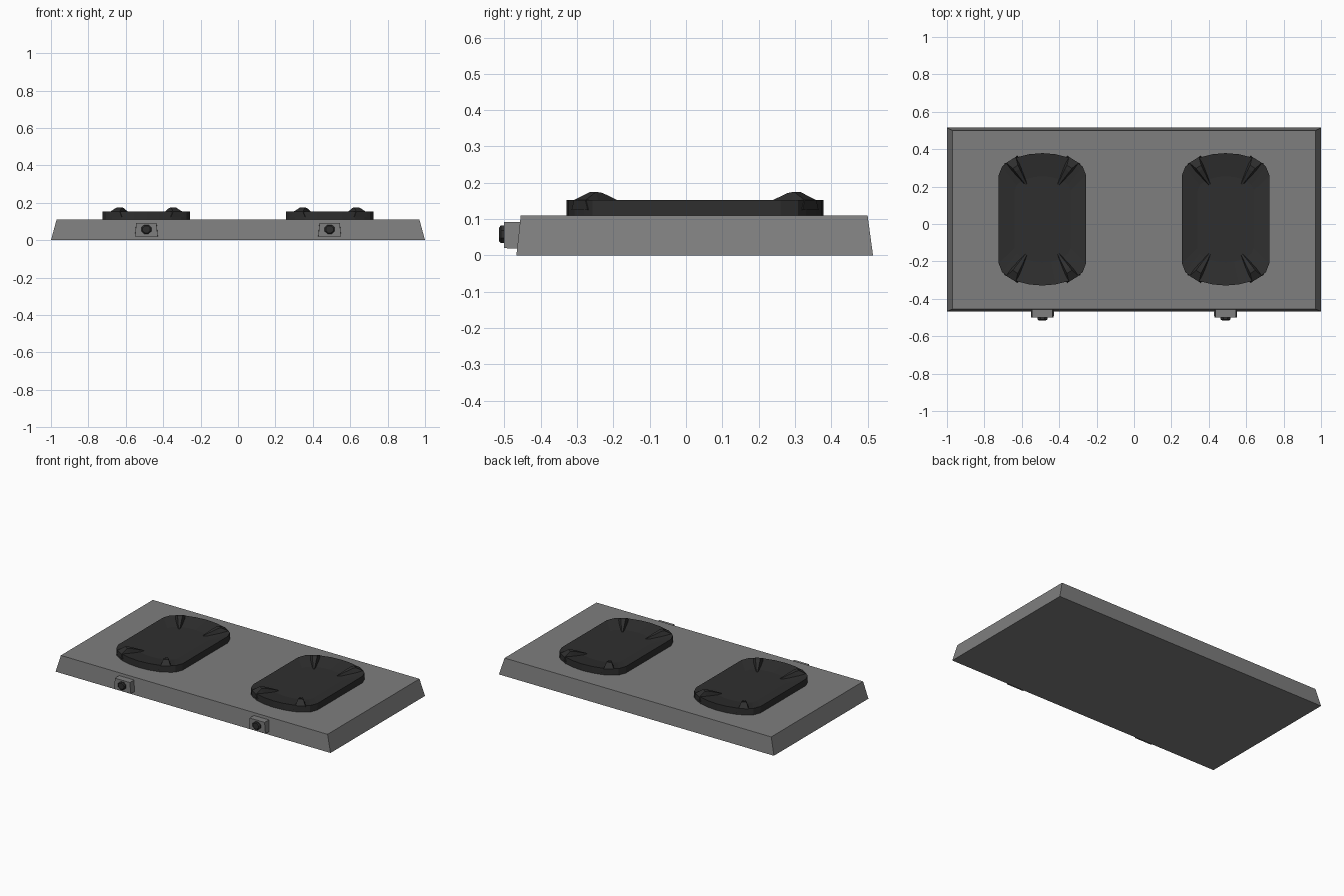
import bpy, bmesh, math
from mathutils import Vector

if "Cube" in bpy.data.objects:
    bpy.data.objects.remove(bpy.data.objects["Cube"])


def material(name, c):
    m = bpy.data.materials.new(name)
    m.diffuse_color = (*c, 1)
    m.use_nodes = True
    m.node_tree.nodes["Principled BSDF"].inputs["Base Color"].default_value = m.diffuse_color
    return m


GREY = material("grey enamel", (0.21, 0.21, 0.21))
BLACK = material("black iron", (0.028, 0.028, 0.028))


def loft(name, rings, mat):
    """Closed solid through a list of equally long point rings."""
    bm = bmesh.new()
    rows = [[bm.verts.new(p) for p in r] for r in rings]
    n = len(rows[0])
    for a, b in zip(rows, rows[1:]):
        for i in range(n):
            j = (i + 1) % n
            bm.faces.new((a[i], a[j], b[j], b[i]))
    bm.faces.new(rows[0][::-1])
    bm.faces.new(rows[-1])
    bmesh.ops.recalc_face_normals(bm, faces=bm.faces)
    me = bpy.data.meshes.new(name)
    bm.to_mesh(me)
    bm.free()
    me.materials.append(mat)
    ob = bpy.data.objects.new(name, me)
    bpy.context.collection.objects.link(ob)
    return ob


def rect(x, y0, y1, z):
    return [(-x, y0, z), (x, y0, z), (x, y1, z), (-x, y1, z)]


# Tapered body
loft("stove_body", [rect(1.0, -0.467, 0.515, 0), rect(0.97, -0.455, 0.5, 0.11)], GREY)

# Quarter outline of a burner pan, mirrored into a full loop
quarter = [(0.234, 0.235), (0.215, 0.283), (0.185, 0.305), (0.135, 0.332), (0.07, 0.348)]
half = quarter + [(0, 0.354)] + [(-x, y) for x, y in reversed(quarter)]
outline = half + [(-x, -y) for x, y in half]
CY = 0.025


def pan_ring(cx, sx, sy, z):
    return [(cx + x * sx, CY + y * sy, z) for x, y in outline]


def support(name, cx, sx, sy):
    """Wedge-shaped pot rest running inward from a pan corner."""
    start, end = Vector((0.168, 0.318)), Vector((0.085, 0.185))
    d = (end - start).normalized()
    side = Vector((-d.y, d.x))
    length = (end - start).length

    def section(t, w_low, w_top, z_low, z_top):
        p = start + d * length * t
        pts = [(p - side * w_low, z_low), (p + side * w_low, z_low),
               (p + side * w_top, z_top), (p - side * w_top, z_top)]
        return [(cx + sx * q.x, CY + sy * q.y, z) for q, z in pts]
    loft(name, [section(0, 0.042, 0.030, 0.125, 0.152),
                section(0.28, 0.036, 0.016, 0.125, 0.175),
                section(0.42, 0.030, 0.014, 0.125, 0.172),
                section(1, 0.008, 0.004, 0.125, 0.137)], BLACK)


def panel(cx, s, y, z0, z1, dx=0.007):
    return [(cx - 0.062 * s, y, z0), (cx + 0.062 * s, y, z0),
            (cx + (0.062 - dx) * s, y, z1), (cx - (0.062 - dx) * s, y, z1)]


for label, cx in (("left", -0.49), ("right", 0.49)):
    # Burner pan with dished top
    loft(label + "_burner_pan", [pan_ring(cx, 1, 1, 0.109), pan_ring(cx, 1, 1, 0.153),
                                 pan_ring(cx, 0.64, 0.65, 0.135)], BLACK)
    for i, (sx, sy) in enumerate(((1, 1), (1, -1), (-1, 1), (-1, -1))):
        support(f"{label}_pot_support_{i}", cx, sx, sy)
    # Knob housing and knob
    loft(label + "_knob_housing", [panel(cx, 1, -0.44, 0.018, 0.092),
                                   panel(cx, 0.98, -0.501, 0.02, 0.092)], GREY)
    knob = [[(cx + r * math.cos(a), y, 0.058 + r * 0.9 * math.sin(a))
             for a in (math.pi / 8 + k * math.pi / 4 for k in range(8))]
            for r, y in ((0.029, -0.498), (0.029, -0.510), (0.022, -0.515))]
    loft(label + "_knob", knob, BLACK)
